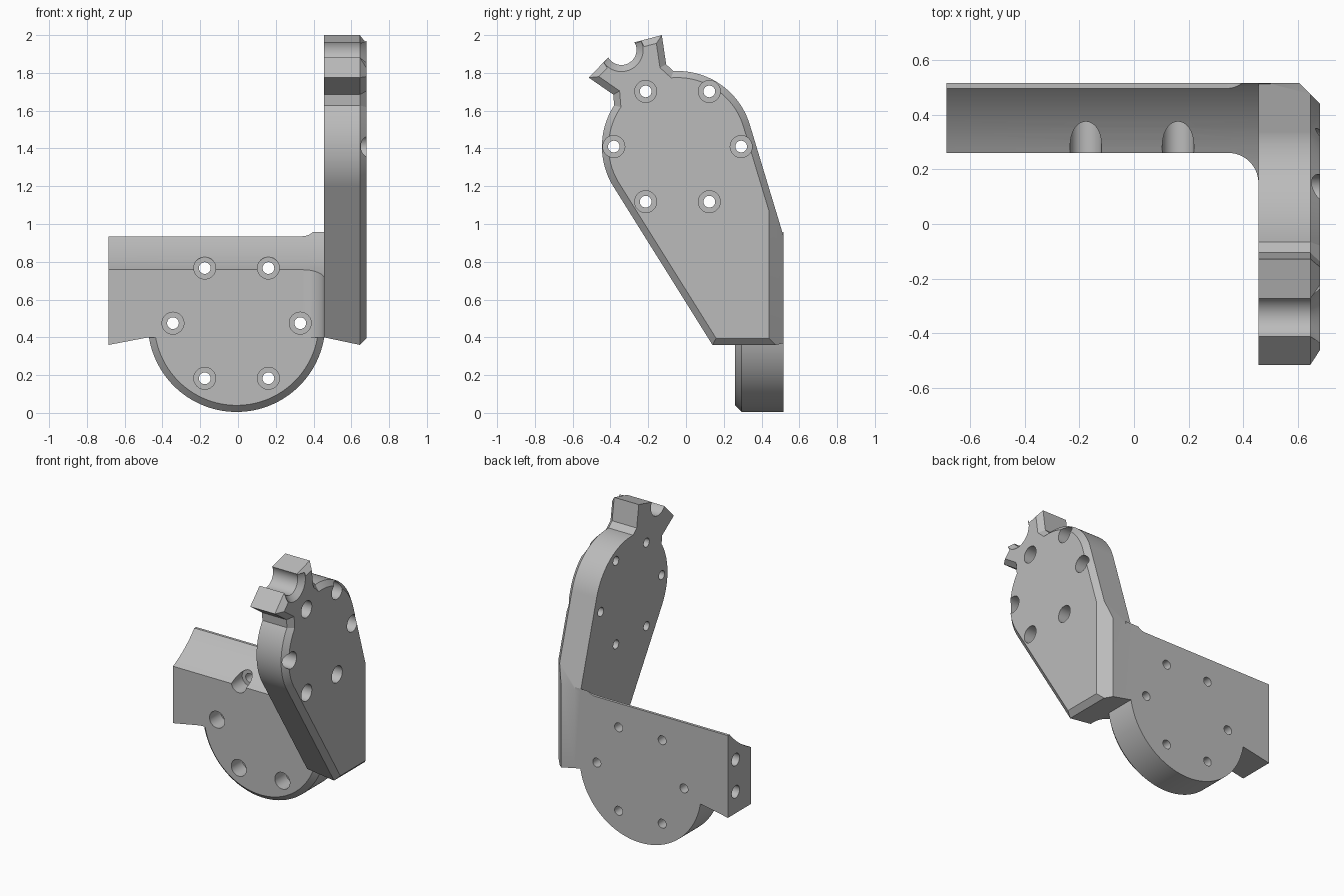
import bpy, bmesh
from math import sin, cos, radians, hypot
from mathutils import Vector

if "Cube" in bpy.data.objects:
    bpy.data.objects.remove(bpy.data.objects["Cube"], do_unlink=True)

grey = bpy.data.materials.new("plain_grey")
grey.use_nodes = True
grey.diffuse_color = (0.5, 0.5, 0.5, 1)
grey.node_tree.nodes["Principled BSDF"].inputs["Base Color"].default_value = (0.5, 0.5, 0.5, 1)


def arc(cx, cy, r, start, end, n=32):
    angles = [radians(start + (end - start) * i / n) for i in range(n + 1)]
    return [(cx + r * cos(a), cy + r * sin(a)) for a in angles]


def circle(cx, cy, r, n=48):
    return arc(cx, cy, r, 0, 360, n)[:-1]


def place(axis, d, p):
    """Put a 2D point in the plane at distance d along the axis."""
    u, v = p
    return {"x": (d, u, v), "y": (u, d, v), "z": (u, v, d)}[axis]


def loft(name, axis, rings):
    """Closed solid through (distance, outline) rings of equal length."""
    bm = bmesh.new()
    loops = [[bm.verts.new(place(axis, d, p)) for p in pts] for d, pts in rings]
    for a, b in zip(loops, loops[1:]):
        for i in range(len(a)):
            j = (i + 1) % len(a)
            bm.faces.new((a[i], a[j], b[j], b[i]))
    bm.faces.new(loops[0])
    bm.faces.new(loops[-1])
    bmesh.ops.recalc_face_normals(bm, faces=bm.faces)
    mesh = bpy.data.meshes.new(name)
    bm.to_mesh(mesh)
    bm.free()
    mesh.materials.append(grey)
    obj = bpy.data.objects.new(name, mesh)
    bpy.context.scene.collection.objects.link(obj)
    return obj


def combine(obj, other, operation):
    """Apply a boolean and discard the second solid."""
    mod = obj.modifiers.new("join", "BOOLEAN")
    mod.operation, mod.solver, mod.object = operation, "EXACT", other
    bpy.context.view_layer.update()
    graph = bpy.context.evaluated_depsgraph_get()
    result = bpy.data.meshes.new_from_object(obj.evaluated_get(graph))
    obj.modifiers.clear()
    obj.data = result
    bpy.data.objects.remove(other, do_unlink=True)


def inset(pts, w):
    """Mitred inward offset of a counter-clockwise outline."""
    out = []
    for i, p in enumerate(pts):
        a, b, c = Vector(pts[i - 1]), Vector(p), Vector(pts[(i + 1) % len(pts)])
        d1, d2 = (b - a).normalized(), (c - b).normalized()
        n1, n2 = Vector((-d1.y, d1.x)), Vector((-d2.y, d2.x))
        out.append(tuple(b + (n1 + n2) * (w / (1 + n1.dot(n2)))))
    return out


def bolt_holes(obj, axis, cx, cy, outer, seat, back):
    """Six counterbored holes on a ring."""
    for u, v in circle(cx, cy, 0.337, 6):
        wide, narrow = circle(u, v, 0.058), circle(u, v, 0.031)
        cutter = loft("hole_cutter", axis,
                      [(outer, wide), (seat, wide), (seat, narrow), (back, narrow)])
        combine(obj, cutter, "DIFFERENCE")


HUB_Y, HUB_Z = -0.045, 1.41
DISC_X, DISC_Z = -0.0075, 0.475
BACK = 0.515

# Base plate with a slightly raised top beside the side plate
base_outline = [(-0.685, 0.36), (-0.474, 0.4), (0.5, 0.4), (0.5, 0.965), (0.42, 0.965)]
base_outline += arc(0.34, 1.015, 0.08, -40, -90, 8) + [(-0.685, 0.935)]
bracket = loft("angle_bracket", "y", [(0.26, base_outline), (BACK, base_outline)])

# Rounded lower lobe with chamfered front rim
rim = arc(DISC_X, DISC_Z, 0.47, 180, 360, 64)
rim_small = arc(DISC_X, DISC_Z, 0.435, 180, 360, 64)
combine(bracket, loft("lower_lobe", "y", [(0.26, rim_small), (0.295, rim), (BACK, rim)]), "UNION")

# Inner corner fillet
fillet = [(0.5, 0.15), (0.5, 0.32), (0.345, 0.32)] + arc(0.345, 0.15, 0.11, 90, 0, 16)
combine(bracket, loft("corner_fillet", "z", [(0.4, fillet), (0.9, fillet)]), "UNION")

# Concave clearance along the top of the base
sweep = circle(HUB_Y, HUB_Z, 0.72, 160)
combine(bracket, loft("clearance_cutter", "x", [(-1, sweep), (0.6, sweep)]), "DIFFERENCE")

# Side plate: tapered foot, round hub and notched horn
outline = [(0.14, 0.36), (BACK, 0.36), (BACK, 0.94)]
outline += arc(HUB_Y, HUB_Z, 0.4, 16, 93, 40)
outline += [(-0.105, 1.845), (-0.128, 2.0)]
outline += arc(-0.342, 1.922, 0.08, 30, -150, 32)
outline += [(-0.515, 1.775), (-0.385, 1.685)]
outline += arc(HUB_Y, HUB_Z, 0.4, 147, 212, 36)
inner = [(0.115, 0.4), (BACK, 0.4)] + outline[2:]
side = loft("side_plate", "x", [(0.455, inner), (0.645, outline), (0.68, inset(outline, 0.035))])

# Wide chamfer down the outer back edge
wedge = [(0.605, BACK), (0.655, 0.565), (0.73, 0.49), (0.68, 0.44)]
wedge = [(0.565, 0.555), (0.72, 0.4), (0.8, 0.6)]
combine(side, loft("chamfer_cutter", "z", [(0.2, wedge), (1.7, wedge)]), "DIFFERENCE")
combine(bracket, side, "UNION")

# Bolt rings and the two blind holes in the free end
bolt_holes(bracket, "y", DISC_X, DISC_Z, 0.1, 0.38, 0.7)
bolt_holes(bracket, "x", HUB_Y, HUB_Z, 0.8, 0.57, 0.3)
for z in (0.51, 0.735):
    bore = circle(0.43, z, 0.043)
    combine(bracket, loft("end_hole_cutter", "x", [(-0.8, bore), (-0.43, bore)]), "DIFFERENCE")

# Smooth the curved walls, keep the machined edges crisp
bpy.ops.object.select_all(action="DESELECT")
bracket.select_set(True)
bpy.context.view_layer.objects.active = bracket
bpy.ops.object.shade_smooth_by_angle(angle=radians(20))
normals = bracket.modifiers.new("even_shading", "WEIGHTED_NORMAL")
normals.keep_sharp = True
